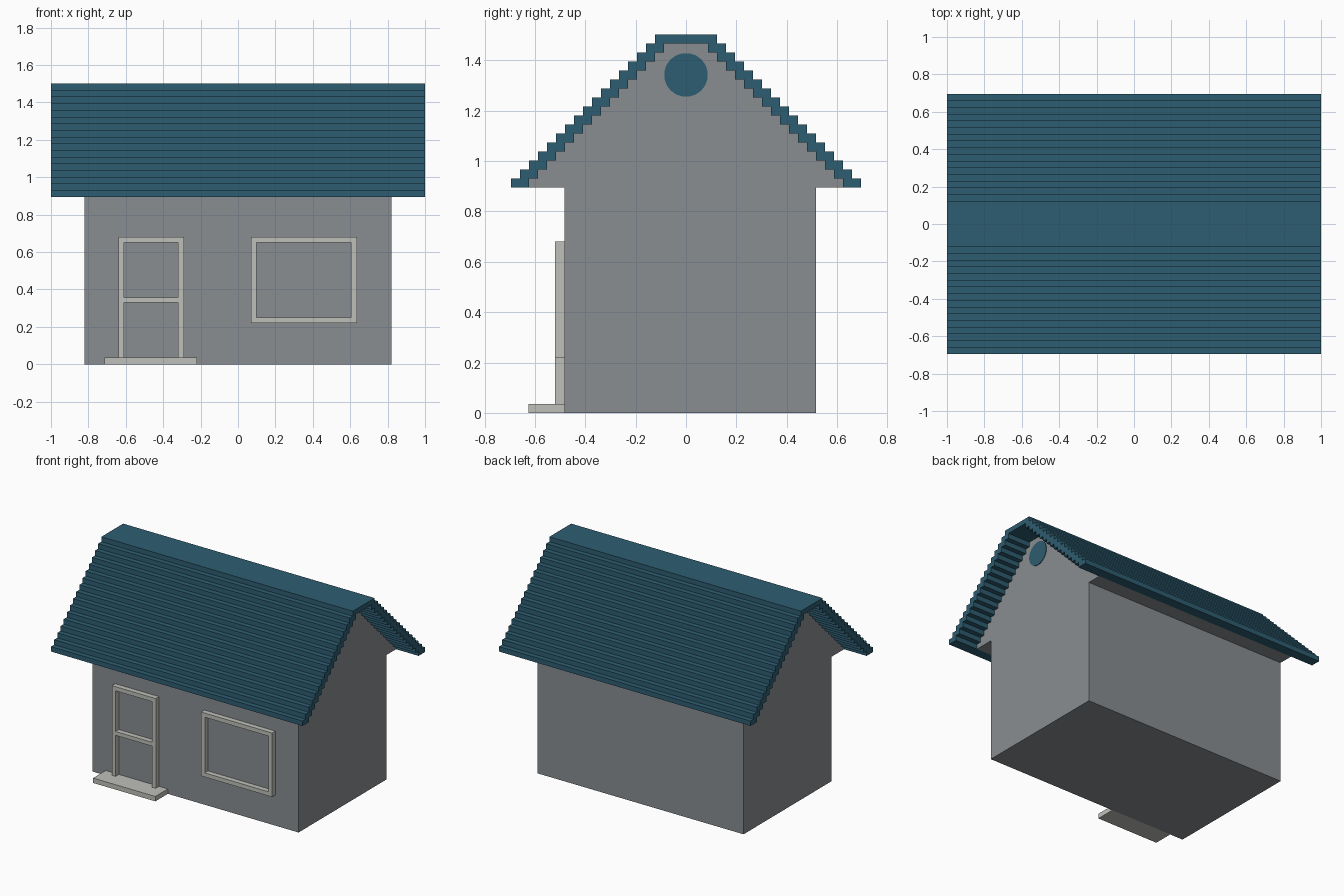
import bpy
import bmesh
import math

cube = bpy.data.objects.get("Cube")
if cube:
    bpy.data.objects.remove(cube, do_unlink=True)


def material(name, rgb):
    m = bpy.data.materials.new(name)
    m.use_nodes = True
    m.diffuse_color = (*rgb, 1)
    bsdf = next(n for n in m.node_tree.nodes if n.type == 'BSDF_PRINCIPLED')
    bsdf.inputs["Base Color"].default_value = (*rgb, 1)
    bsdf.inputs["Roughness"].default_value = 0.8
    return m


TEAL = material("teal roof", (0.027, 0.110, 0.165))
GREY = material("grey wall", (0.250, 0.270, 0.285))
TRIM = material("pale trim", (0.520, 0.520, 0.490))


def finish(name, bm, mat):
    bmesh.ops.recalc_face_normals(bm, faces=bm.faces)
    me = bpy.data.meshes.new(name)
    bm.to_mesh(me)
    bm.free()
    me.materials.append(mat)
    ob = bpy.data.objects.new(name, me)
    bpy.context.collection.objects.link(ob)
    return ob


def add_box(bm, x0, x1, y0, y1, z0, z1):
    verts = bmesh.ops.create_cube(bm, size=1)["verts"]
    for v in verts:
        v.co = ((x0 + x1) / 2 + v.co.x * (x1 - x0),
                (y0 + y1) / 2 + v.co.y * (y1 - y0),
                (z0 + z1) / 2 + v.co.z * (z1 - z0))


def boxes(name, mat, *dims):
    bm = bmesh.new()
    for d in dims:
        add_box(bm, *d)
    return finish(name, bm, mat)


def prism(name, mat, outline, x0, x1):
    """Extrude a (y, z) outline along x."""
    bm = bmesh.new()
    face = bm.faces.new([bm.verts.new((x0, y, z)) for y, z in outline])
    ext = bmesh.ops.extrude_face_region(bm, geom=[face])
    for v in ext["geom"]:
        if isinstance(v, bmesh.types.BMVert):
            v.co.x = x1
    return finish(name, bm, mat)


# Stepped roof measurements
EAVE_Z, STEP_Z, STEP_Y, LAYERS = 0.895, 0.0357, 0.0357, 17
EAVE_Y, THICK = 0.695, 0.0714
GABLE_X = 0.82


def stairs(half_width, count):
    """Right-hand stair edge from the eave up."""
    pts = []
    for i in range(count):
        y = half_width - i * STEP_Y
        pts += [(y, EAVE_Z + i * STEP_Z), (y, EAVE_Z + (i + 1) * STEP_Z)]
    return pts


def mirrored(pts):
    return [(-y, z) for y, z in reversed(pts)]


outer = stairs(EAVE_Y, LAYERS)
inner = stairs(EAVE_Y - THICK, LAYERS - 1)

# Roof shell: outer stairs over the top, inner stairs back underneath
roof_outline = outer + mirrored(outer) + [(-y, z) for y, z in inner] + inner[::-1]
prism("roof", TEAL, roof_outline, -1, 1)

# Gable block filling the space under the stairs
prism("gable", GREY, inner + mirrored(inner), -GABLE_X, GABLE_X)

# Walls
WALL_Y = -0.483
boxes("walls", GREY, (-GABLE_X, GABLE_X, WALL_Y, 0.517, 0, EAVE_Z))

# Round gable vents, one thin disc at each end
for side, name in ((1, "left_gable_vent"), (-1, "right_gable_vent")):
    circle = [(0.087 * math.cos(math.tau * (k + 0.5) / 20),
               1.342 + 0.087 * math.sin(math.tau * (k + 0.5) / 20)) for k in range(20)]
    prism(name, TEAL, circle, side * (GABLE_X - 0.003), side * (GABLE_X + 0.004))

# Door and window trim, standing proud of the front wall
Y0, Y1, BAR = -0.52, WALL_Y + 0.005, 0.03


def frame(x0, x1, z0, z1, sill):
    parts = [(x0, x0 + BAR, Y0, Y1, z0, z1), (x1 - BAR, x1, Y0, Y1, z0, z1),
             (x0 + BAR, x1 - BAR, Y0, Y1, z1 - BAR, z1)]
    if sill:
        parts.append((x0 + BAR, x1 - BAR, Y0, Y1, z0, z0 + BAR))
    return parts


boxes("door_frame", TRIM, *frame(-0.64, -0.29, 0.035, 0.68, False))
boxes("door_rail", TRIM, (-0.61, -0.32, Y0, Y1, 0.33, 0.358))
boxes("window_frame", TRIM, *frame(0.07, 0.635, 0.22, 0.68, True))
boxes("doorstep", TRIM, (-0.715, -0.22, -0.625, WALL_Y, 0, 0.035))
